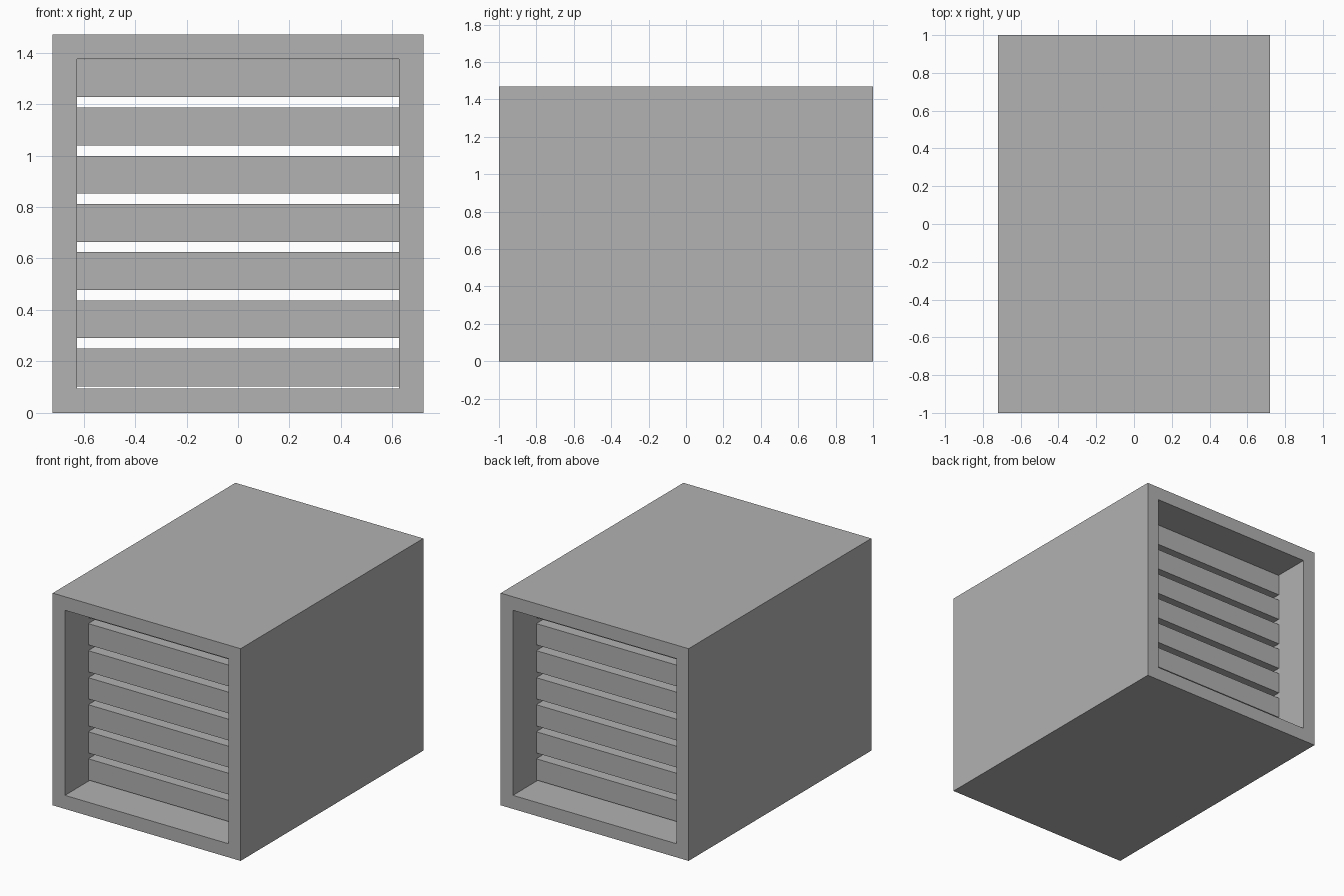
import bpy
import bmesh

WIDTH, LENGTH, HEIGHT = 1.44, 2.0, 1.47
WALL = 0.094
BAFFLES, PITCH, THICK, DEPTH = 7, 0.1873, 0.147, 1.49

cube = bpy.data.objects.get("Cube")
if cube:
    bpy.data.objects.remove(cube, do_unlink=True)

# Galvanised grey for the whole unit
grey = bpy.data.materials.new("metal_grey")
grey.use_nodes = True
colour = (0.445, 0.445, 0.445, 1)
grey.diffuse_color = colour
grey.node_tree.nodes["Principled BSDF"].inputs["Base Color"].default_value = colour


def box(name, size, bottom, edit=None):
    """Add a box centred on x and y, standing at the given height."""
    bm = bmesh.new()
    bmesh.ops.create_cube(bm, size=1)
    bmesh.ops.scale(bm, vec=size, verts=bm.verts)
    bmesh.ops.translate(bm, vec=(0, 0, bottom + size[2] / 2), verts=bm.verts)
    if edit:
        edit(bm)
    bmesh.ops.recalc_face_normals(bm, faces=bm.faces)
    mesh = bpy.data.meshes.new(name)
    bm.to_mesh(mesh)
    bm.free()
    mesh.materials.append(grey)
    obj = bpy.data.objects.new(name, mesh)
    bpy.context.collection.objects.link(obj)
    return obj


def hollow(bm):
    """Open both ends and join them with an inner tunnel."""
    ends = [f for f in bm.faces if abs(f.normal.y) > 0.9]
    bmesh.ops.inset_individual(bm, faces=ends, thickness=WALL, use_even_offset=True)
    rims = [e for f in ends for e in f.edges]
    bmesh.ops.delete(bm, geom=ends, context='FACES_ONLY')
    bmesh.ops.bridge_loops(bm, edges=rims)


# Outer duct casing
box("casing", (WIDTH, LENGTH, HEIGHT), 0, hollow)

# Stack of horizontal baffles recessed from both ends
for i in range(BAFFLES):
    box(f"baffle_{i + 1}", (WIDTH - 2 * WALL, DEPTH, THICK), 0.103 + i * PITCH)
